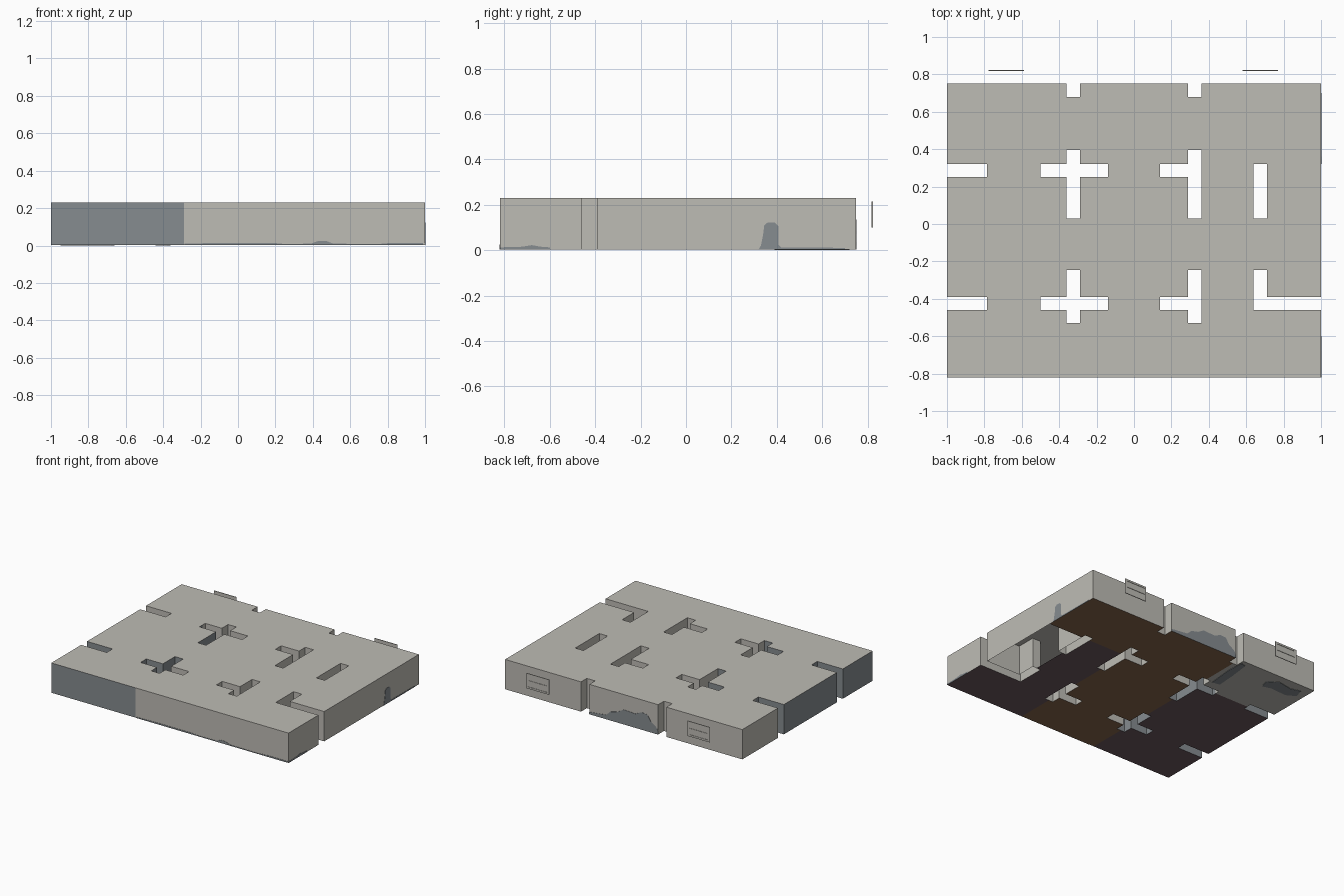
import bpy, bmesh

if "Cube" in bpy.data.objects:
    bpy.data.objects.remove(bpy.data.objects["Cube"])

def material(name, rgb):
    m = bpy.data.materials.new(name)
    m.diffuse_color = (*rgb, 1)
    m.use_nodes = True
    m.node_tree.nodes["Principled BSDF"].inputs["Base Color"].default_value = m.diffuse_color
    return m

GREY = material("warm_grey_plaster", (0.515, 0.503, 0.462))
BLUE = material("slate_blue_paint", (0.238, 0.262, 0.279))
BROWN = material("brown_wood", (0.235, 0.133, 0.072))
MAUVE = material("dark_mauve_carpet", (0.147, 0.095, 0.109))

def make_object(name, bm, mats):
    bmesh.ops.remove_doubles(bm, verts=bm.verts, dist=1e-5)
    me = bpy.data.meshes.new(name)
    bm.to_mesh(me)
    bm.free()
    for m in mats:
        me.materials.append(m)
    ob = bpy.data.objects.new(name, me)
    bpy.context.collection.objects.link(ob)
    return ob

# Gaps between the rooms: x0, x1, y0, y1
SLOTS = [
    (-.36, -.29, .68, .75), (.29, .36, .68, .75),
    (-1, -.785, .25, .32), (-.5, -.14, .25, .32), (-.36, -.29, .03, .395),
    (.14, .36, .25, .32), (.29, .36, .03, .395), (.64, .71, .03, .32),
    (-1, -.785, -.46, -.39), (-.5, -.14, -.46, -.39), (-.36, -.29, -.53, -.245),
    (.14, .36, -.46, -.39), (.29, .36, -.53, -.245),
    (.64, 1, -.46, -.39), (.64, .71, -.46, -.245),
]
BOT, TOP = 0.003, 0.23
xs = sorted({-1, 1, -.325, .325, .675} | {v for s in SLOTS for v in s[:2]})
ys = sorted({-.82, .75, .285} | {v for s in SLOTS for v in s[2:]})

def solid(i, j):
    if not (0 <= i < len(xs) - 1 and 0 <= j < len(ys) - 1):
        return False
    cx, cy = (xs[i] + xs[i + 1]) / 2, (ys[j] + ys[j + 1]) / 2
    return not any(a < cx < b and c < cy < d for a, b, c, d in SLOTS)

def floor_colour(cx, cy):
    if cx > .675 and -.39 < cy < .285:
        return None                      # room left open underneath
    if abs(cx) < .325 or (cx > 0 and cy > .285):
        return 2
    return 0 if cx < 0 and cy > .285 else 3

# Room block: shell around all cells that are not gaps
bm = bmesh.new()
def face(pts, mat):
    f = bm.faces.new([bm.verts.new(p) for p in pts])
    f.material_index = mat

for i in range(len(xs) - 1):
    for j in range(len(ys) - 1):
        if not solid(i, j):
            continue
        x0, x1, y0, y1 = xs[i], xs[i + 1], ys[j], ys[j + 1]
        cx, cy = (x0 + x1) / 2, (y0 + y1) / 2
        ring = [(x0, y0), (x1, y0), (x1, y1), (x0, y1)]
        face([(*p, TOP) for p in ring], 0)
        under = floor_colour(cx, cy)
        if under is not None:
            face([(*p, BOT) for p in reversed(ring)], under)
        wall = 1 if cx < -.29 and cy < .285 else 0
        for k, (di, dj) in enumerate([(0, -1), (1, 0), (0, 1), (-1, 0)]):
            if not solid(i + di, j + dj):
                a, b = ring[k], ring[(k + 1) % 4]
                face([(*a, BOT), (*b, BOT), (*b, TOP), (*a, TOP)], wall)
make_object("room_block", bm, [GREY, BLUE, BROWN, MAUVE])

# Thin painted patches: outline mapped to 3D, then given a little thickness
def patch(name, outline, to3d, push, mat=BLUE):
    b = bmesh.new()
    f = b.faces.new([b.verts.new(to3d(u, v)) for u, v in outline])
    ext = bmesh.ops.extrude_face_region(b, geom=[f])
    bmesh.ops.translate(b, vec=push, verts=[g for g in ext["geom"] if isinstance(g, bmesh.types.BMVert)])
    bmesh.ops.recalc_face_normals(b, faces=b.faces)
    return make_object(name, b, [mat])

def on_front(u, v): return (u, -.82, v)
def on_right(u, v): return (1, u, v)
def on_back(u, v): return (u, .75, v)
def on_floor(u, v): return (u, v, BOT)

T = .002
patch("back_wall_stain", [(.29, .003), (.29, .02), (.2, .03), (.15, .035), (.11, .07), (.05, .085),
      (0, .115), (-.1, .11), (-.15, .135), (-.2, .13), (-.23, .085), (-.27, .06), (-.29, .03),
      (-.29, .003)], on_back, (0, T, 0))
patch("right_wall_stain", [(.32, .003), (.33, .02), (.34, .07), (.345, .11), (.36, .122), (.39, .122),
      (.407, .105), (.407, .025), (.42, .012), (.7, .01), (.7, .003)], on_right, (T, 0, 0))
patch("right_wall_low_stain", [(-.82, .003), (-.82, .012), (-.72, .015), (-.68, .022), (-.64, .015),
      (-.6, .012), (-.6, .003)], on_right, (T, 0, 0))
patch("front_wall_stain", [(-.285, .003), (-.285, .01), (-.1, .014), (.2, .013), (.25, .008), (.39, .01),
      (.43, .025), (.47, .025), (.51, .01), (.75, .008), (.82, .014), (.99, .013), (.99, .003)],
      on_front, (0, -T, 0))
patch("floor_stain_long", [(-.44, .4), (-.38, .39), (-.36, .6), (-.37, .72), (-.41, .71), (-.43, .55)],
      on_floor, (0, 0, -.003))
patch("floor_stain_wide", [(-.95, .62), (-.88, .58), (-.75, .59), (-.68, .57), (-.66, .64), (-.74, .69),
      (-.85, .67), (-.93, .69)], on_floor, (0, 0, -.003))

# Windows standing just off the back wall: pane, frame and middle bar
def box(b, x0, x1, z0, z1, y0, y1):
    r = bmesh.ops.create_cube(b, size=1)
    for v in r["verts"]:
        v.co = (x1 if v.co.x > 0 else x0, y1 if v.co.y > 0 else y0, z1 if v.co.z > 0 else z0)

for side, cx in (("left", -.682), ("right", .675)):
    b = bmesh.new()
    x0, x1, z0, z1, w = cx - .095, cx + .095, .1, .215, .014
    box(b, x0, x1, z0, z1, .818, .820)
    zm = (z0 + z1) / 2
    for r in [(x0, x0 + w, z0, z1), (x1 - w, x1, z0, z1), (x0 + w, x1 - w, z0, z0 + w),
              (x0 + w, x1 - w, z1 - w, z1), (x0 + w, x1 - w, zm - .005, zm + .005)]:
        box(b, *r, .820, .823)
    make_object(side + "_window", b, [GREY])
